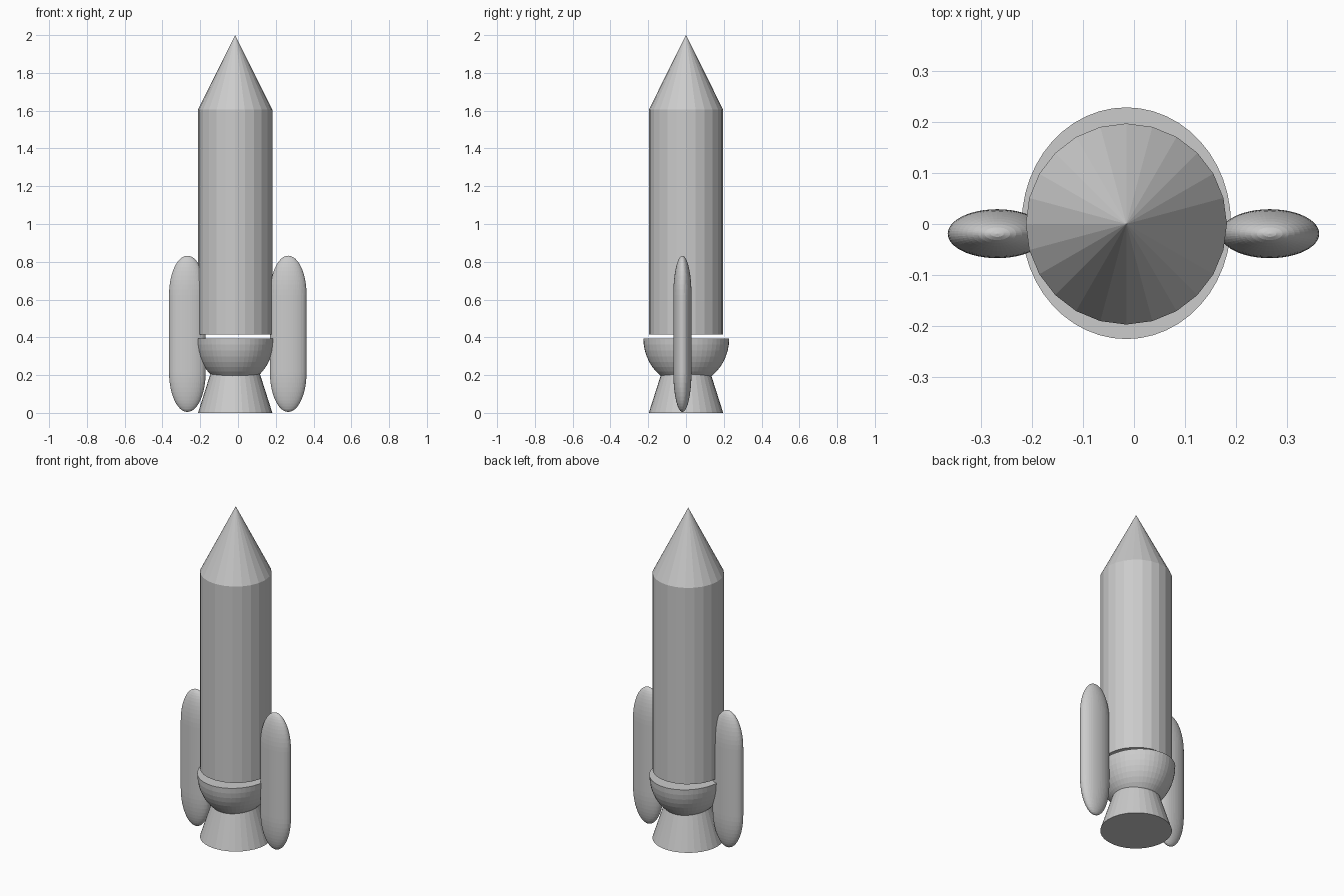
import bpy, bmesh
from math import sin, cos, pi

if "Cube" in bpy.data.objects:
    bpy.data.objects.remove(bpy.data.objects["Cube"])


def lathe(name, profile, sides, centre=(0, 0), sx=1, sy=1):
    """Closed solid of revolution from (radius, z) points, bottom to top."""
    bm = bmesh.new()
    rings = []
    for r, z in profile:
        if r < 1e-5:
            rings.append([bm.verts.new((centre[0], centre[1], z))])
        else:
            rings.append([bm.verts.new((centre[0] + r * sx * cos(2 * pi * i / sides),
                                        centre[1] + r * sy * sin(2 * pi * i / sides), z))
                          for i in range(sides)])
    for a, b in zip(rings, rings[1:]):
        for i in range(sides):
            j = (i + 1) % sides
            if len(a) == 1:
                bm.faces.new((a[0], b[j], b[i]))
            elif len(b) == 1:
                bm.faces.new((a[i], a[j], b[0]))
            else:
                bm.faces.new((a[i], a[j], b[j], b[i]))
    # flat end caps
    if len(rings[0]) > 1:
        bm.faces.new(rings[0][::-1])
    if len(rings[-1]) > 1:
        bm.faces.new(rings[-1])
    mesh = bpy.data.meshes.new(name)
    bm.to_mesh(mesh)
    bm.free()
    obj = bpy.data.objects.new(name, mesh)
    bpy.context.collection.objects.link(obj)
    return obj


AXIS = (-0.015, 0.0)
R = 0.197

# main hull and nose
lathe("hull", [(R, 0.415), (R, 1.605)], 24, AXIS)
lathe("nose_cone", [(R, 1.605), (0, 2.0)], 24, AXIS)

# flared engine nozzle
lathe("nozzle", [(R, 0), (0.13, 0.21)], 32, AXIS)

# half-ellipsoid engine bowl, capped flat just below the hull
N = 12
bowl = [(sin(pi / 2 * i / N), 0.393 - 0.245 * cos(pi / 2 * i / N)) for i in range(N + 1)]
lathe("engine_bowl", bowl, 48, (-0.015, 0.0015), 0.205, 0.227)

# flattened side boosters with long rounded ends
bottom = [(sin(pi / 2 * i / N), 0.215 - 0.21 * cos(pi / 2 * i / N)) for i in range(N + 1)]
top = [(cos(pi / 2 * i / N), 0.625 + 0.207 * sin(pi / 2 * i / N)) for i in range(N + 1)]
for side, x in (("left", -0.268), ("right", 0.266)):
    lathe(side + "_booster", bottom + top, 48, (x, -0.019), 0.097, 0.048)
